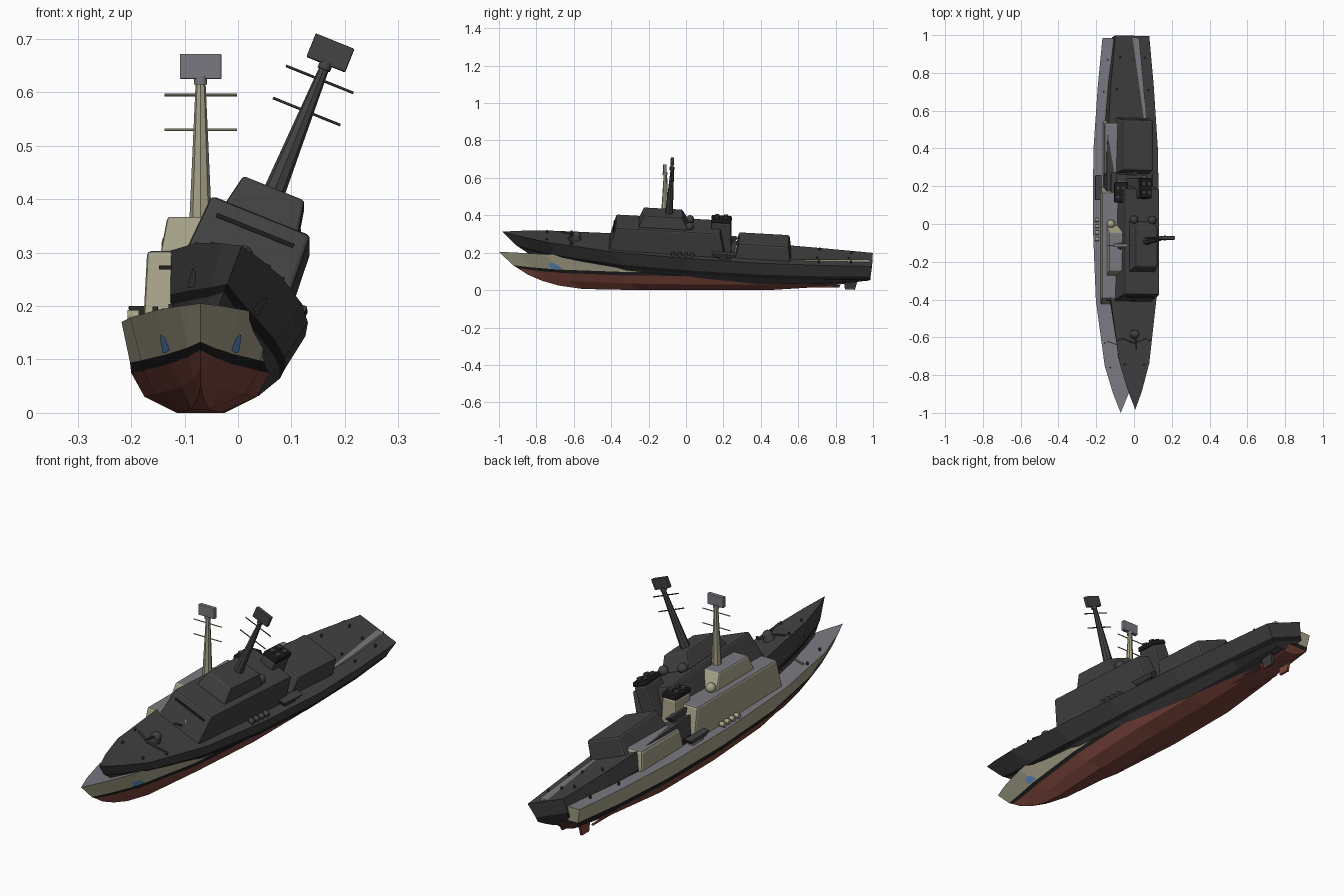
import bpy, bmesh, math
from mathutils import Matrix, Vector

if "Cube" in bpy.data.objects:
    bpy.data.objects.remove(bpy.data.objects["Cube"])


def material(name, rgb):
    m = bpy.data.materials.new(name)
    m.diffuse_color = (*rgb, 1)
    m.use_nodes = True
    m.node_tree.nodes["Principled BSDF"].inputs["Base Color"].default_value = m.diffuse_color
    return m


OLIVE = material("olive paint", (0.38, 0.36, 0.25))
GREY = material("deck grey", (0.19, 0.19, 0.215))
RED = material("antifouling red", (0.20, 0.058, 0.043))
BLACK = material("black", (0.012, 0.012, 0.012))
DARK = material("charcoal", (0.055, 0.055, 0.056))
BLUE = material("bow mark blue", (0.11, 0.27, 0.55))

# Hull stations from bow to stern; each row runs along the ship
T = [0, .05, .125, .3, .5, .7, .87, 1]
ROWS = [  # bow y, stern y, half widths, heights
    (-1.0, .985, [0, .04, .085, .132, .148, .145, .122, .097],
     [.205, .2, .192, .178, .17, .165, .163, .163]),
    (-.925, .98, [0, .025, .062, .112, .132, .132, .112, .085],
     [.133, .122, .11, .098, .094, .094, .096, .1]),
    (-.90, .98, [0, .023, .057, .108, .13, .13, .11, .083],
     [.118, .105, .092, .079, .075, .075, .077, .08]),
    (-.85, .97, [0, .014, .036, .085, .105, .105, .085, .06],
     [.085, .065, .048, .035, .03, .03, .045, .065]),
    (-.77, .96, [0, .006, .017, .038, .045, .045, .035, .025],
     [.05, .025, .006, 0, 0, 0, .018, .05]),
]


def row_point(r, i, side):
    y0, y1, w, z = ROWS[r]
    return Vector((side * w[i], y0 + (y1 - y0) * T[i], z[i]))


class Ship:
    def __init__(self, prefix, matrix, paint, deck, bottom, mark):
        self.prefix, self.matrix = prefix, matrix
        self.paint, self.deck, self.bottom, self.mark = paint, deck, bottom, mark

    def add(self, name, bm, mats, bevel=0, smooth=False, recalc=True):
        if recalc:
            bmesh.ops.recalc_face_normals(bm, faces=bm.faces)
        me = bpy.data.meshes.new(name)
        for f in bm.faces:
            f.smooth = smooth and len(f.verts) < 5
        bm.to_mesh(me)
        bm.free()
        for m in mats:
            me.materials.append(m)
        ob = bpy.data.objects.new(self.prefix + name, me)
        bpy.context.collection.objects.link(ob)
        ob.matrix_world = self.matrix
        if bevel:
            b = ob.modifiers.new("bevel", 'BEVEL')
            b.width, b.segments = bevel, 2
        return ob

    def block(self, name, low, high, mats, bevel=0, x=0):
        """Tapered block; low and high are (half width, y0, y1, z). Upward faces use mats[1]."""
        bm = bmesh.new()
        rings = [[bm.verts.new(p) for p in ((x - w, a, z), (x + w, a, z), (x + w, b, z), (x - w, b, z))]
                 for w, a, b, z in (low, high)]
        bm.faces.new(rings[0])
        bm.faces.new(rings[1]).material_index = len(mats) - 1
        for i in range(4):
            j = (i + 1) % 4
            bm.faces.new((rings[0][i], rings[0][j], rings[1][j], rings[1][i]))
        return self.add(name, bm, mats, bevel)

    def rod(self, name, a, b, r1, r2, mat, n=8):
        a, b = Vector(a), Vector(b)
        d = b - a
        bm = bmesh.new()
        m = Matrix.Translation((a + b) / 2) @ d.to_track_quat('Z', 'Y').to_matrix().to_4x4()
        bmesh.ops.create_cone(bm, cap_ends=True, segments=n, radius1=r1, radius2=r2, depth=d.length, matrix=m)
        return self.add(name, bm, [mat], smooth=n > 8)

    def ball(self, name, c, r, mat):
        bm = bmesh.new()
        bmesh.ops.create_uvsphere(bm, u_segments=14, v_segments=8, radius=r, matrix=Matrix.Translation(c))
        return self.add(name, bm, [mat], smooth=True)

    def hull(self):
        bm = bmesh.new()
        rings = [[bm.verts.new(row_point(r, i, s)) for s, rs in ((-1, range(5)), (1, range(4, -1, -1))) for r in rs]
                 for i in range(len(T))]
        band = [0, 1, 2, 2, 2]
        for a, b in zip(rings, rings[1:]):
            for j in range(9):
                f = bm.faces.new((a[j], a[j + 1], b[j + 1], b[j]))
                f.material_index = band[min(j, 8 - j)]
            bm.faces.new((a[9], a[0], b[0], b[9])).material_index = 3
        e = rings[-1]
        for j in range(4):  # transom
            bm.faces.new((e[j], e[j + 1], e[8 - j], e[9 - j])).material_index = band[j]
        bmesh.ops.remove_doubles(bm, verts=bm.verts, dist=1e-5)
        self.add("hull", bm, [self.paint, BLACK, self.bottom, self.deck])
        # painted bow marks, laid on the topsides
        for s, side in ((-1, "left"), (1, "right")):
            def pt(u, v):
                i, k = (1, (u - .05) / .075) if u < .125 else (2, (u - .125) / .175)
                lo = row_point(1, i, s).lerp(row_point(1, i + 1, s), k)
                hi = row_point(0, i, s).lerp(row_point(0, i + 1, s), k)
                return lo.lerp(hi, v) + Vector((s * .003, -.001, 0))
            bm = bmesh.new()
            bm.faces.new([bm.verts.new(pt(u, v)) for u, v in
                          ((.108, .05), (.125, .02), (.143, .05), (.134, .35), (.125, .45), (.112, .35))])
            self.add(side + "_bow_mark", bm, [self.mark])

    def build(self):
        p, d = self.paint, self.deck
        self.hull()
        # superstructure
        self.block("deckhouse", (.108, -.43, .2, .155), (.1, -.395, .165, .303), [p, d], .008)
        self.block("bridge", (.075, -.275, -.005, .3), (.062, -.25, -.045, .367), [p, d], .006)
        self.block("bridge_window", (.078, -.4085, -.395, .268), (.078, -.4065, -.39, .276), [BLACK])
        self.block("hangar", (.096, .25, .55, .155), (.087, .265, .535, .246), [p, d], .01)
        # funnel with black cap and twin exhausts
        self.block("funnel", (.038, .105, .23, .16), (.033, .115, .22, .338), [p], .008)
        self.block("funnel_cap", (.036, .112, .223, .336), (.034, .115, .22, .358), [BLACK], .006)
        for x in (-.015, .015):
            for y in (.143, .19):
                self.rod("exhaust", (x, y, .35), (x, y, .366), .012, .012, DARK, 10)
        # mast, yards and radar
        self.rod("mast", (0, -.115, .36), (0, -.11, .625), .021, .009, p, 8)
        for z in (.53, .595):
            self.rod("yard", (-.068, -.113, z), (.068, -.113, z), .0025, .0025, p, 6)
        self.rod("radar_base", (0, -.112, .615), (0, -.112, .63), .013, .013, d, 10)
        self.block("radar", (.039, -.122, -.104, .625), (.039, -.122, -.104, .672), [d], .002)
        # foredeck gun and breakwater
        self.rod("gun_mount", (0, -.6, .175), (0, -.6, .205), .026, .022, d, 12)
        self.ball("gun_turret", (0, -.6, .207), .022, d)
        self.rod("gun_barrel", (0, -.615, .212), (0, -.685, .222), .005, .004, d, 8)
        for s, side in ((-1, "left_"), (1, "right_")):
            self.rod(side + "breakwater", (0, -.645, .19), (s * .072, -.62, .19), .005, .005, d, 6)
            self.ball(side + "dome", (s * .052, 0, .316), .022, p)
            self.rod(side + "dome_base", (s * .052, 0, .3), (s * .052, 0, .316), .014, .014, p, 10)
            # side boats on the waist
            self.block(side + "boat", (.012, .14, .245, .178), (.018, .125, .26, .2), [DARK], .003, s * .118)
            self.block(side + "boat_cradle", (.012, .16, .23, .16), (.012, .16, .23, .18), [p], 0, s * .115)
            # life raft canisters
            for k in range(4):
                y = -.08 + .034 * k
                self.rod(side + "raft", (s * .115, y, .182), (s * .137, y, .182), .011, .011, p, 10)
            # bollards
            for x, y, z in ((.07, .87, .163), (.09, .7, .163), (.055, -.76, .19), (.085, -.63, .185)):
                self.rod(side + "bollard", (s * x, y, z - .005), (s * x, y, z + .014), .005, .005, DARK, 8)
            # rudder and propeller shaft
            self.block(side + "rudder", (.005, .85, .9, .004), (.005, .84, .915, .07), [self.bottom], 0, s * .045)
            self.rod(side + "shaft", (s * .045, .62, .02), (s * .045, .82, .02), .005, .005, self.bottom, 6)


# painted ship upright, charcoal ship rolled and pitched across it
Ship("painted_", Matrix.Translation((-.07, 0, 0)), OLIVE, GREY, RED, BLUE).build()
tilt = Matrix.Rotation(math.radians(-3.2), 4, 'X') @ Matrix.Rotation(math.radians(22), 4, 'Y')
Ship("charcoal_", Matrix.Translation((-.07, .005, .067)) @ tilt, DARK, DARK, DARK, DARK).build()
